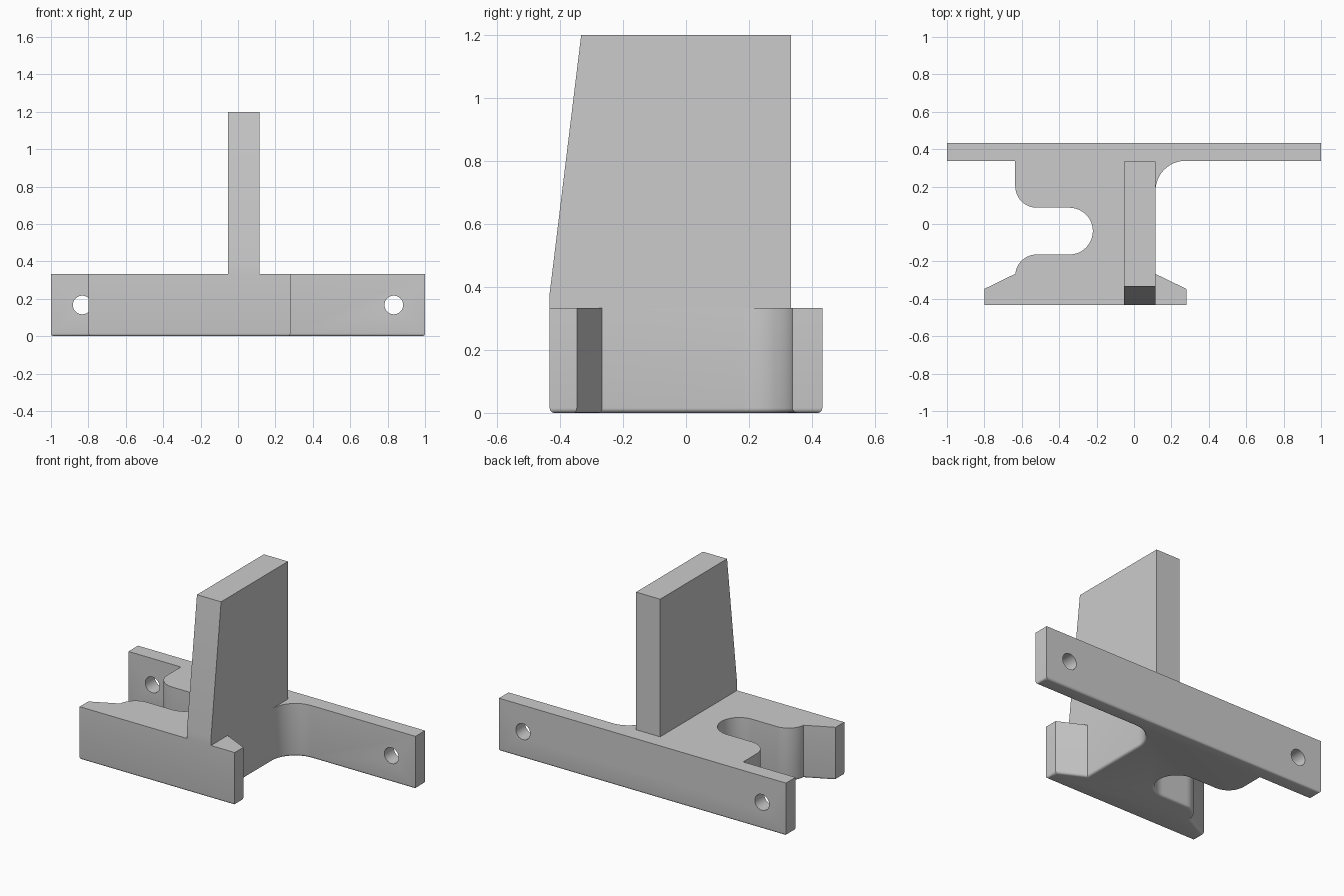
import bpy, bmesh
from math import cos, sin, radians
from mathutils import Matrix

cube = bpy.data.objects.get("Cube")
if cube:
    bpy.data.objects.remove(cube, do_unlink=True)

BASE_TOP = 0.333
FRONT, BACK = -0.433, 0.433

grey = bpy.data.materials.new("plain_grey")
grey.use_nodes = True
grey.diffuse_color = (0.6, 0.6, 0.6, 1)
grey.node_tree.nodes["Principled BSDF"].inputs["Base Color"].default_value = grey.diffuse_color


def arc(cx, cy, r, start, end, steps=12):
    angles = [radians(start + (end - start) * i / steps) for i in range(steps + 1)]
    return [(cx + r * cos(a), cy + r * sin(a)) for a in angles]


def make_object(name, bm):
    bmesh.ops.recalc_face_normals(bm, faces=bm.faces)
    mesh = bpy.data.meshes.new(name)
    bm.to_mesh(mesh)
    bm.free()
    mesh.materials.append(grey)
    ob = bpy.data.objects.new(name, mesh)
    bpy.context.collection.objects.link(ob)
    return ob


def prism(points, offset):
    bm = bmesh.new()
    face = bm.faces.new([bm.verts.new(p) for p in points])
    top = bmesh.ops.extrude_face_region(bm, geom=[face])["geom"]
    bmesh.ops.translate(bm, vec=offset, verts=[g for g in top if isinstance(g, bmesh.types.BMVert)])
    return bm


# Base: one plan outline with rear flange, rounded slot and front flange
outline = [(-1, BACK), (-1, 0.338), (-0.635, 0.338)]
outline += arc(-0.52, 0.202, 0.115, 180, 270)
outline += arc(-0.345, -0.038, 0.125, 90, -90, 24)
outline += arc(-0.52, -0.278, 0.115, 90, 174)
outline += [(-0.8, -0.347), (-0.8, FRONT), (0.28, FRONT), (0.28, -0.347), (0.115, -0.267)]
outline += arc(0.275, 0.178, 0.16, 180, 90)
outline += [(1, 0.338), (1, BACK)]
bm = prism([(x, y, 0) for x, y in outline], (0, 0, BASE_TOP))

# Rounded lower rim
rim = [e for e in bm.edges if all(v.co.z < 0.01 for v in e.verts)]
bmesh.ops.bevel(bm, geom=rim, offset=0.015, segments=4, profile=0.5, affect="EDGES")
base = make_object("base", bm)

# Bolt holes through the rear flange
bm = bmesh.new()
for side in (-1, 1):
    place = Matrix.Translation((side * 0.833, 0.39, 0.167)) @ Matrix.Rotation(radians(90), 4, "X")
    bmesh.ops.create_cone(bm, cap_ends=True, segments=32, radius1=0.05, radius2=0.05,
                          depth=0.3, matrix=place)
cutter = make_object("bolt_hole_cutter", bm)
cutter.hide_render = True
cut = base.modifiers.new("bolt_holes", "BOOLEAN")
cut.operation = "DIFFERENCE"
cut.object = cutter
bpy.context.view_layer.objects.active = base
bpy.ops.object.modifier_apply(modifier=cut.name)
bpy.data.objects.remove(cutter, do_unlink=True)

# Upright blade with a sloping front edge
side_profile = [(FRONT, BASE_TOP), (0.333, BASE_TOP), (0.333, 1.2), (-0.333, 1.2), (FRONT, 0.38)]
bm = prism([(-0.053, y, z) for y, z in side_profile], (0.168, 0, 0))
bm.normal_update()
underside = [f for f in bm.faces if f.calc_center_median().z < BASE_TOP + 0.001]
bmesh.ops.delete(bm, geom=underside, context="FACES_ONLY")
blade = make_object("upright_blade", bm)

# Smooth the curves, keep the edges sharp
bpy.ops.object.select_all(action="DESELECT")
for ob in (base, blade):
    ob.select_set(True)
bpy.context.view_layer.objects.active = base
bpy.ops.object.shade_smooth_by_angle(angle=radians(30))
